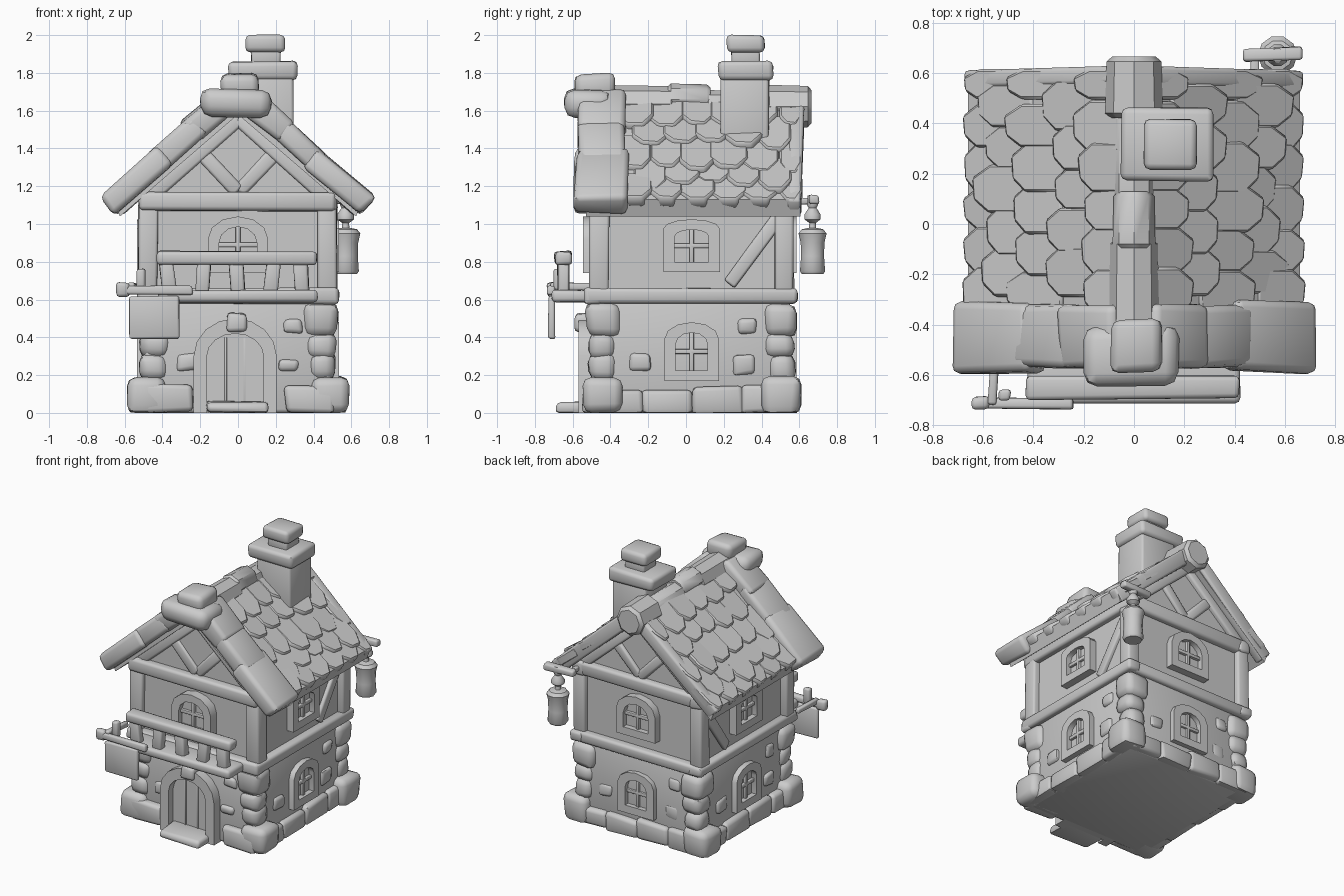
import bpy, bmesh, random
from math import pi, sin, cos, radians
from mathutils import Matrix, Vector

if "Cube" in bpy.data.objects:
    bpy.data.objects.remove(bpy.data.objects["Cube"])

random.seed(7)
I = Matrix.Identity(4)
T = lambda x, y, z: Matrix.Translation((x, y, z))
R = lambda a, ax: Matrix.Rotation(a, 4, ax)


def add(name, bm, M=I, angle=38):
    bm.transform(M)
    for v in bm.verts:
        v.co.z = max(v.co.z, 0)
    bmesh.ops.recalc_face_normals(bm, faces=bm.faces[:])
    me = bpy.data.meshes.new(name)
    bm.to_mesh(me)
    bm.free()
    me.shade_smooth()
    me.set_sharp_from_angle(angle=radians(angle))
    ob = bpy.data.objects.new(name, me)
    bpy.context.collection.objects.link(ob)
    return ob


def bevel_all(bm, b, seg=2):
    if b:
        bmesh.ops.bevel(bm, geom=bm.edges[:], offset=b, segments=seg, affect='EDGES', profile=0.5)


def box(name, x, y, z, b=0.015, jit=0.0, M=I):
    """Chunky bevelled block given its (min, max) range on each axis."""
    bm = bmesh.new()
    bmesh.ops.create_cube(bm, size=1)
    for v in bm.verts:
        v.co = Vector([(r[0] + r[1]) / 2 + c * (r[1] - r[0]) + random.uniform(-jit, jit)
                       for r, c in zip((x, y, z), v.co)])
    bevel_all(bm, b)
    return add(name, bm, M, 50)


def beam(name, p, q, w, d, b=0.015, jit=0.006, side=(0, 1, 0)):
    """Timber from p to q; d is its size along the side direction, w across it."""
    p, q = Vector(p), Vector(q)
    a = (q - p).normalized()
    n = a.cross(Vector(side)).normalized()
    s = n.cross(a)
    M = Matrix((a, s, n)).transposed().to_4x4()
    M.translation = p
    return box(name, (0, (q - p).length), (-d / 2, d / 2), (-w / 2, w / 2), b, jit, M)


def prism(name, pts, y0, y1, M=I, b=0):
    bm = bmesh.new()
    f = bm.faces.new([bm.verts.new((x, y0, z)) for x, z in pts])
    g = bmesh.ops.extrude_face_region(bm, geom=[f])['geom']
    for v in g:
        if isinstance(v, bmesh.types.BMVert):
            v.co.y = y1
    bevel_all(bm, b, 1)
    return add(name, bm, M)


def arch(w, z0, z1, rise, n=6):
    """Outline of an arched opening, from bottom left over the top to bottom right."""
    return ([(-w / 2, z0)] + [(-w / 2 * cos(pi * i / n), z1 - rise + rise * sin(pi * i / n))
                              for i in range(n + 1)] + [(w / 2, z0)])


def frame(name, outer, inner, y0, y1, M, closed=True):
    bm = bmesh.new()
    loops = [[bm.verts.new((x, y, z)) for x, z in o]
             for o, y in ((outer, y1), (outer, y0), (inner, y0), (inner, y1))]
    n = len(outer)
    for i in range(n if closed else n - 1):
        for k in range(4):
            A, B = loops[k], loops[(k + 1) % 4]
            bm.faces.new((A[i], A[(i + 1) % n], B[(i + 1) % n], B[i]))
    if not closed:
        for i in (0, n - 1):
            bm.faces.new([l[i] for l in loops])
    bmesh.ops.bevel(bm, geom=[e for e in bm.edges if all(v.co.y == y0 for v in e.verts)],
                    offset=0.012, segments=1, affect='EDGES')
    return add(name, bm, M)


def lathe(name, prof, M=I, n=8):
    bm = bmesh.new()
    rows = [[bm.verts.new((r * cos(2 * pi * i / n), r * sin(2 * pi * i / n), z)) for i in range(n)]
            for r, z in prof]
    for A, B in zip(rows, rows[1:]):
        for i in range(n):
            bm.faces.new((A[i], A[(i + 1) % n], B[(i + 1) % n], B[i]))
    bm.faces.new(rows[0])
    bm.faces.new(rows[-1])
    return add(name, bm, M)


# wall bodies
CY = 0.03
box("stone_wall", (-.495, .495), (-.5, .55), (0, .6), .02)
prism("plaster_wall", [(-.48, .58), (-.48, 1.15), (0, 1.6), (.48, 1.15), (.48, .58)], -.475, .53)

# corner stones, timber corner posts
for sx in (-1, 1):
    for sy in (-1, 1):
        for z0, z1, w, o, e in ((0, .19, .2, .585, -.01), (.17, .31, .14, .52, .03),
                                (.29, .42, .15, .515, .03), (.4, .575, .18, .53, .03)):
            cx, cy = sx * (o - w / 2), CY + sy * (o + e - w / 2)
            box("corner_stone", (cx - w / 2, cx + w / 2), (cy - w / 2, cy + w / 2), (z0, z1), .045, .012)
        cx, cy = sx * .475, CY + sy * .49
        box("corner_post", (cx - .05, cx + .05), (cy - .05, cy + .05), (.6, 1.12), .015, .006)

# per-side details, built facing -y and turned about the house
for side, a, d, half in (("front", 0, .53, .5), ("right", pi / 2, .49, .53), ("back", pi, .51, .5), ("left", -pi / 2, .49, .53)):
    M = T(0, CY, 0) @ R(a, 'Z') @ T(0, -d, 0)
    # floor beam and top plate
    box(side + "_floor_beam", (-half - .03, half + .03), (-.045, .06), (.58, .66), .02, .006, M)
    box(side + "_top_beam", (-half - .02, half + .02), (-.035, .06), (1.07, 1.17), .02, .006, M)
    # plinth stones
    for i in range(4):
        x = -half + i * half / 2
        if side == "front" and i in (1, 2):
            continue
        box(side + "_plinth_stone", (x, x + half / 2 + .01), (-.05, .08), (0, random.uniform(.12, .15)), .025, .01, M)
    # loose stones set in the wall
    for x, z, w in ((-.27, .27, .12), (.27, .25, .11), (.29, .46, .1)):
        w2 = w * random.uniform(.35, .5)
        box(side + "_wall_stone", (x - w / 2, x + w / 2), (-.02, .05), (z - w2, z + w2), .022, .012, M)
    # windows
    wins = [(.32, .74, 1.04, .12) if side in ("front", "back") else (.3, .745, 1.025, .05)]
    if side != "front":
        wins.append((.29, .17, .48, .09))
    for w, z0, z1, rise in wins:
        inner = arch(w - .12, z0 + .055, z1 - .055, rise * .7)
        frame(side + "_window_frame", arch(w, z0, z1, rise), inner, -.045, .03, M)
        prism(side + "_window_pane", inner, -.005, .03, M)
        box(side + "_window_bar", (-.012, .012), (-.025, .01), (z0 + .04, z1 - .04), .004, 0, M)
        box(side + "_window_crossbar", (-w / 2 + .05, w / 2 - .05), (-.025, .01),
            ((z0 + z1) / 2 - .012, (z0 + z1) / 2 + .012), .004, 0, M)
    # diagonal wall braces
    if side in ("right", "left"):
        s = 1 if side == "right" else -1
        beam(side + "_brace", (s * .48, CY + .2, .68), (s * .48, CY + .46, 1.04), .07, .05, .012, .005, (1, 0, 0))
    else:
        # gable braces and rafters
        y = CY - d + .05 if side == "front" else CY + d - .03
        for sx in (-1, 1):
            beam(side + "_gable_brace", (0, y, 1.17), (sx * .22, y, 1.4), .07, .08)
            beam(side + "_gable_rafter", (0, y, 1.56), (sx * .5, y, 1.12), .08, .1)

# door with stone arch, keystone and step
DM = T(-.015, -.5, 0)
inner = arch(.3, .0, .42, .12, 8)
frame("door_arch", arch(.44, .0, .5, .2, 8), inner, -.07, .03, DM, False)
prism("door", inner, -.015, .03, DM)
for x in (-.05, .05):
    box("door_plank_seam", (x - .006, x + .006), (-.022, 0), (.06, .4), .002, 0, DM)
box("keystone", (-.06, .05), (-.59, -.48), (.43, .525), .02, .008)
box("door_step", (-.17, .16), (-.69, -.48), (0, .06), .02, .008)

# balcony
box("balcony_floor", (-.42, .42), (-.71, -.48), (.585, .65), .02, .005)
box("balcony_rail", (-.43, .42), (-.695, -.6), (.785, .855), .018, .006)
for x, t in ((-.36, -.02), (-.19, .01), (.0, -.01), (.17, .02), (.34, -.01)):
    beam("balcony_post", (x, -.65, .63), (x + t, -.65, .8), .075, .06, .012, .004)

# hanging sign
beam("sign_pole", (-.62, -.71, .65), (-.24, -.715, .65), .045, .04, .012, .004)
box("sign_pole_knob", (-.645, -.575), (-.735, -.685), (.615, .69), .018, .004)
beam("sign_arm", (-.565, -.72, .67), (-.55, -.5, .67), .04, .035, .01, .004)
box("sign_peg", (-.535, -.49), (-.7, -.655), (.65, .76), .012, .005)
box("sign_board", (-.575, -.31), (-.728, -.695), (.39, .62), .012, .006)

# roof slab
half_top, half_low = [(.66, 1.13), (.4, 1.34)], [(.36, 1.27), (.625, 1.04)]
mirror = lambda p: [(-x, z) for x, z in reversed(p)]
prism("roof_slab", half_top + [(0, 1.69)] + mirror(half_top) + mirror(half_low) + [(0, 1.58)] + half_low, -.53, .605)

# shingles: pointed tiles, each course tipped up at its lower edge
for s in (-1, 1):
    down, nor = Vector((s * .752, 0, -.659)), Vector((s * .659, 0, .752))
    for r in range(5):
        for k in range(6):
            y = -.27 + .165 * k + (.08 if r % 2 else 0)
            w, L = random.uniform(.17, .21), random.uniform(.22, .3)
            if y + w / 2 > .62:
                w = 2 * (.615 - y)
            if w < .05:
                continue
            M = Matrix((Vector((0, 1, 0)), nor, -down)).transposed().to_4x4()
            M.translation = Vector((0, y, 1.69)) + down * min(.03 + .165 * r + random.uniform(-.02, .02), .88 - L)
            M = M @ R(radians(random.uniform(3, 8)), 'X') @ R(radians(random.uniform(-4, 4)), 'Z')
            h = w / 2
            pts = [(-h, 0), (h, 0), (h, -L * .7), (h * .45, -L), (-h * .45, -L * .97), (-h, -L * .72)]
            prism("shingle", pts, -.055, .012, M, .01)
    # heavy front verge in overlapping segments, and the back verge
    for (x0, z0), (x1, z1), w, d in (((.69, 1.09), (.38, 1.36), .13, .28), ((.45, 1.31), (.2, 1.53), .12, .25),
                                     ((.26, 1.48), (.04, 1.67), .14, .25)):
        beam("front_verge", (s * x0, -.445, z0), (s * x1, -.445, z1), w, d, .03, .012)
    beam("back_verge", (s * .645, .575, 1.085), (s * .02, .59, 1.635), .1, .07, .015, .006)

# ridge logs and front peak cap
for y0, y1, w, z in ((-.42, -.06, .1, 1.725), (-.1, .13, .085, 1.735), (.1, .47, .085, 1.7), (.42, .665, .115, 1.725)):
    lathe("ridge_log", [(w * .8, y0), (w, y0 + .02), (w * .95, y1 - .02), (w * .75, y1)],
          T(0, 0, z - w * .9) @ R(-pi / 2, 'X'))
box("peak_cap", (-.2, .18), (-.645, -.4), (1.56, 1.715), .055, .012)
box("peak_cap_top", (-.09, .11), (-.59, -.38), (1.67, 1.795), .035, .01)

# chimney
box("chimney_stack", (.02, .295), (.185, .44), (1.35, 1.79), .015, .004)
box("chimney_cap", (-.05, .315), (.17, .46), (1.765, 1.86), .025, .006)
box("chimney_neck", (.07, .225), (.24, .39), (1.84, 1.93), .012, .003)
box("chimney_top", (.04, .25), (.215, .415), (1.91, 2.0), .025, .003)

# back corner lantern and bracket
lathe("lantern", [(.06, .735), (.07, .75), (.064, .83), (.066, .9), (.078, .95), (.06, .972), (.02, .98),
                  (.018, 1.005), (.045, 1.025), (.045, 1.05), (.022, 1.085), (.03, 1.1), (.028, 1.15)], T(.57, .67, 0), 10)
beam("lantern_bar", (.43, .67, 1.13), (.67, .68, 1.13), .045, .05, .012, .004)
beam("lantern_arm", (.48, .5, 1.12), (.48, .68, 1.12), .035, .035, .008, .003, (1, 0, 0))
